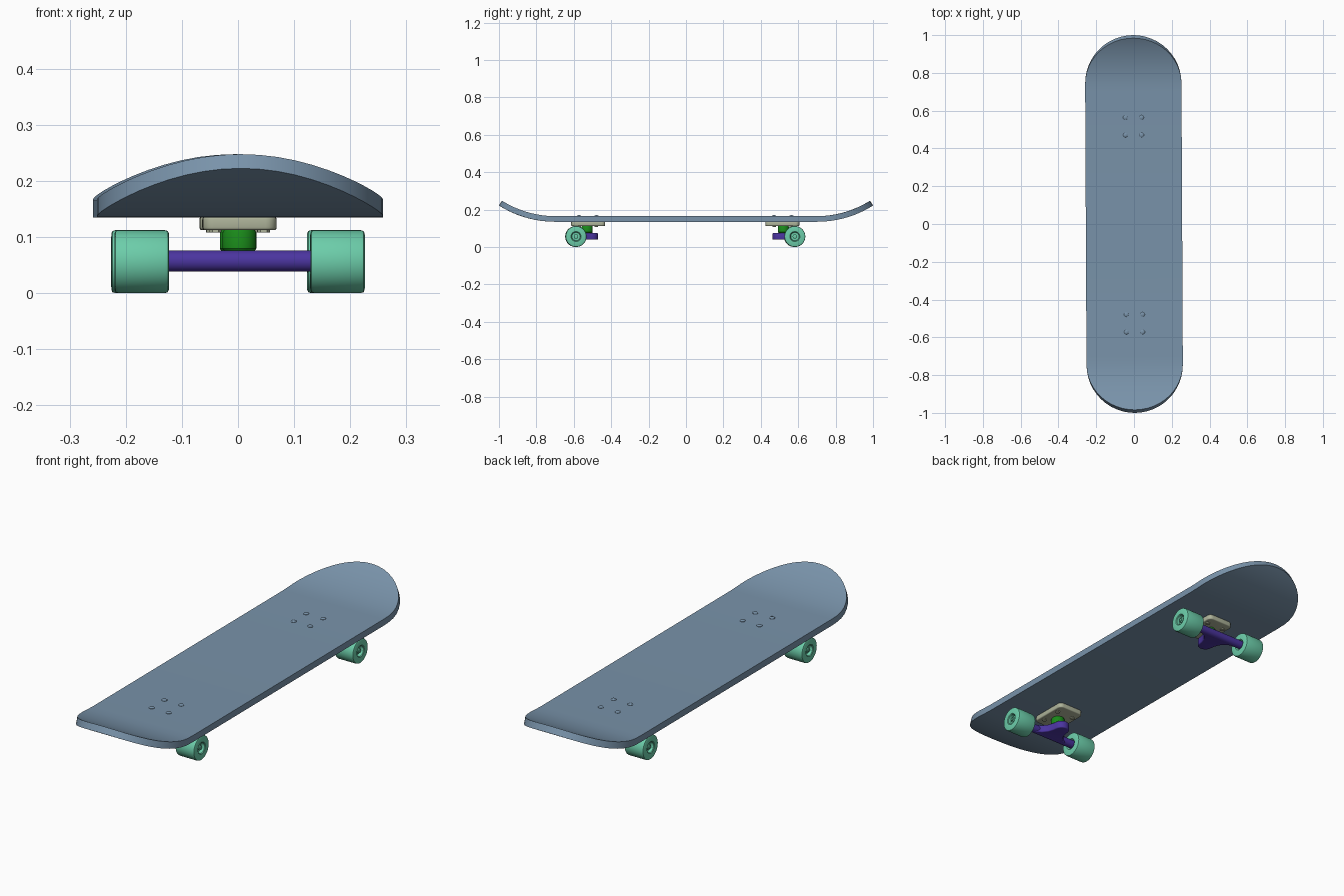
import bpy, bmesh, math
from mathutils import Matrix, Vector

if "Cube" in bpy.data.objects:
    bpy.data.objects.remove(bpy.data.objects["Cube"])

YAW = Matrix.Rotation(0.0048, 4, 'Z')   # the whole board is turned very slightly


def material(name, rgb):
    m = bpy.data.materials.new(name)
    m.diffuse_color = (*rgb, 1)
    m.use_nodes = True
    m.node_tree.nodes["Principled BSDF"].inputs["Base Color"].default_value = m.diffuse_color
    return m


DECK = material("deck_blue", (0.19, 0.29, 0.40))
WHEEL = material("wheel_green", (0.15, 0.61, 0.40))
HANGER = material("hanger_purple", (0.07, 0.035, 0.35))
BUSH = material("bushing_green", (0.01, 0.25, 0.01))
PLATE = material("plate_cream", (0.42, 0.45, 0.32))


def finish(name, bm, mat, angle=35):
    bmesh.ops.remove_doubles(bm, verts=bm.verts, dist=1e-5)
    bmesh.ops.recalc_face_normals(bm, faces=bm.faces)
    me = bpy.data.meshes.new(name)
    bm.to_mesh(me)
    bm.free()
    me.transform(YAW)
    me.shade_smooth()
    me.set_sharp_from_angle(angle=math.radians(angle))
    me.materials.append(mat)
    ob = bpy.data.objects.new(name, me)
    bpy.context.collection.objects.link(ob)
    return ob


def lathe(name, profile, origin, axis, mat, n=32):
    """Spin (radius, height) points around an axis through origin."""
    bm = bmesh.new()
    rot = Vector((0, 0, 1)).rotation_difference(Vector(axis)).to_matrix()
    rings = []
    for r, h in profile:
        rings.append([bm.verts.new(Vector(origin) + rot @ Vector(
            (r * math.cos(math.tau * i / n), r * math.sin(math.tau * i / n), h)))
            for i in range(n)])
    for a, b in zip(rings, rings[1:]):
        for i in range(n):
            bm.faces.new((a[i], a[(i + 1) % n], b[(i + 1) % n], b[i]))
    bm.faces.new(rings[0])
    bm.faces.new(rings[-1])
    return finish(name, bm, mat)


def slab(name, outline, z0, z1, bevel, mat, corner=0):
    """Extrude a plan outline, optionally round its corners, and soften the rims."""
    bm = bmesh.new()
    f = bm.faces.new([bm.verts.new((x, y, z0)) for x, y in outline])
    ext = bmesh.ops.extrude_face_region(bm, geom=[f])
    for v in ext["geom"]:
        if isinstance(v, bmesh.types.BMVert):
            v.co.z = z1
    bmesh.ops.recalc_face_normals(bm, faces=bm.faces)

    def is_upright(e):
        return abs(e.verts[0].co.z - e.verts[1].co.z) > 1e-4
    if corner:
        bmesh.ops.bevel(bm, geom=[e for e in bm.edges if is_upright(e)], offset=corner,
                        segments=5, profile=0.5, affect='EDGES')
    bmesh.ops.bevel(bm, geom=[e for e in bm.edges if not is_upright(e)], offset=bevel,
                    segments=3, profile=0.5, affect='EDGES')
    return finish(name, bm, mat)


# Deck: rounded plan, both ends bent upward along an arc
BEND, RADIUS, HALF, THICK = 0.70, 0.56, 0.255, 0.03
half_stations = [(0.70, HALF)]
for i in range(13):
    a = math.radians(90 * i / 12)
    half_stations.append((1 - HALF + HALF * math.sin(a), max(HALF * math.cos(a), 0.0)))
stations = [(-y, w) for y, w in reversed(half_stations)] + half_stations
bm = bmesh.new()
rows = []
for y, w in stations:
    s = math.copysign(1, y)
    t = math.asin(max(abs(y) - BEND, 0) / RADIUS)
    z = 0.135 + RADIUS * (1 - math.cos(t))
    ty, tz = y - s * THICK * math.sin(t), z + THICK * math.cos(t)
    rows.append([bm.verts.new(c) for c in
                 ((-w, y, z), (w, y, z), (w, ty, tz), (-w, ty, tz))])
for a, b in zip(rows, rows[1:]):
    for i in range(4):
        j = (i + 1) % 4
        bm.faces.new((a[i], a[j], b[j], b[i]))
bmesh.ops.dissolve_degenerate(bm, dist=1e-5, edges=bm.edges)
finish("deck", bm, DECK)

# Trucks: one per end, mirrored in y
for s, end in ((-1, "front"), (1, "back")):
    def Y(y):
        return s * y - 0.004

    # Baseplate under the deck
    slab(end + "_baseplate", [(-0.066, Y(0.428)), (0.066, Y(0.428)),
                              (0.066, Y(0.61)), (-0.066, Y(0.61))],
         0.112, 0.136, 0.005, PLATE, corner=0.02)

    # Bushing
    lathe(end + "_bushing", [(0.026, 0.074), (0.03, 0.079), (0.03, 0.108), (0.027, 0.113)],
          (0, Y(0.525), 0), (0, 0, 1), BUSH)

    # Hanger body: wide at the axle, narrowing to a rounded nose
    side = [(0.095, 0.592), (0.09, 0.577), (0.062, 0.563), (0.044, 0.54), (0.036, 0.515)]
    nose = [(0.034 * math.cos(math.radians(a)), 0.5 - 0.034 * math.sin(math.radians(a)))
            for a in range(0, 181, 20)]
    plan = side + nose + [(-x, y) for x, y in reversed(side)]
    slab(end + "_hanger", [(x, Y(y)) for x, y in plan], 0.039, 0.075, 0.005, HANGER)

    # Axle housing
    lathe(end + "_axle_housing", [(0.019, -0.135), (0.019, 0.135)],
          (0, Y(0.585), 0.057), (1, 0, 0), HANGER)

    # Wheels with recessed hubs, and axle nuts
    for d, lr in ((-1, "left"), (1, "right")):
        wheel = [(0.02, 0.134), (0.026, 0.126), (0.050, 0.126), (0.0545, 0.128), (0.056, 0.133),
                 (0.056, 0.216), (0.0545, 0.221), (0.050, 0.223), (0.027, 0.223),
                 (0.024, 0.220), (0.022, 0.205)]
        lathe(f"{end}_{lr}_wheel", wheel, (0, Y(0.585), 0.056), (d, 0, 0), WHEEL, 40)
        lathe(f"{end}_{lr}_axle_nut", [(0.012, 0.203), (0.012, 0.214), (0.007, 0.216),
                                       (0.007, 0.220)],
              (0, Y(0.585), 0.056), (d, 0, 0), WHEEL, 12)

    # Mounting bolts: domed heads on the deck, nuts below the baseplate
    for x in (-0.043, 0.043):
        for k, y in enumerate((0.475, 0.568)):
            tag = f"{end}_{'left' if x < 0 else 'right'}_{k + 1}"
            lathe(tag + "_bolt_head", [(0.012, 0.164), (0.012, 0.1665), (0.009, 0.169),
                                       (0.004, 0.170)], (x, Y(y), 0), (0, 0, 1), DECK, 16)
            lathe(tag + "_bolt_nut", [(0.011, 0.108), (0.011, 0.114)],
                  (x, Y(y), 0), (0, 0, 1), PLATE, 6)
